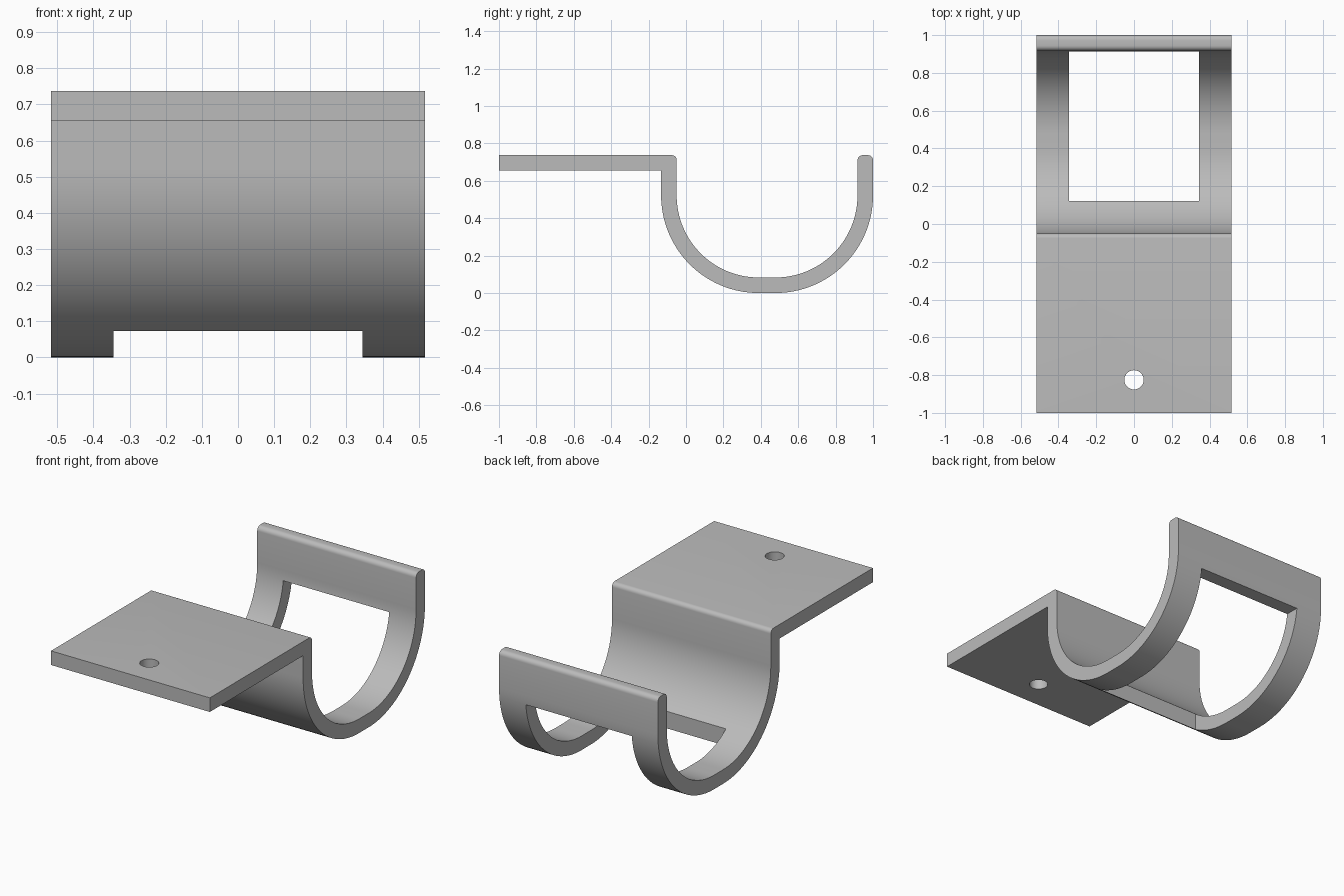
import bpy, bmesh, math
from mathutils import Matrix

cube = bpy.data.objects.get("Cube")
if cube:
    bpy.data.objects.remove(cube, do_unlink=True)

WIDTH, TOP, THICK = 1.034, 0.737, 0.083
FRONT_Y, BACK_Y = -0.133, 1.0        # outer faces of the cradle
R_OUT = 0.522
R_IN = R_OUT - THICK

grey = bpy.data.materials.new("plain grey")
grey.use_nodes = True
grey.diffuse_color = (0.5, 0.5, 0.5, 1)
grey.node_tree.nodes["Principled BSDF"].inputs["Base Color"].default_value = (0.5, 0.5, 0.5, 1)


def arc(cy, cz, r, start, end, steps):
    """Points along an arc in the y-z plane, angles in degrees."""
    angles = [math.radians(start + (end - start) * i / steps) for i in range(steps + 1)]
    return [(cy + r * math.cos(a), cz + r * math.sin(a)) for a in angles]


def add_object(name, bm):
    bmesh.ops.recalc_face_normals(bm, faces=bm.faces)
    mesh = bpy.data.meshes.new(name)
    bm.to_mesh(mesh)
    bm.free()
    mesh.materials.append(grey)
    obj = bpy.data.objects.new(name, mesh)
    bpy.context.collection.objects.link(obj)
    return obj


def cut(target, cutter):
    mod = target.modifiers.new(cutter.name, 'BOOLEAN')
    mod.operation = 'DIFFERENCE'
    mod.solver = 'EXACT'
    mod.object = cutter
    bpy.context.view_layer.objects.active = target
    bpy.ops.object.modifier_apply(modifier=mod.name)
    bpy.data.objects.remove(cutter, do_unlink=True)


# Side profile: flat shelf, U-shaped cradle, rounded lip
front_c, back_c = FRONT_Y + R_OUT, BACK_Y - R_OUT
bend, lip = 0.025, 0.027
profile = [(-1, TOP), (-1, TOP - THICK), (FRONT_Y, TOP - THICK)]
profile += arc(front_c, R_OUT, R_OUT, 180, 270, 32)
profile += arc(back_c, R_OUT, R_OUT, 270, 360, 32)
profile += arc(BACK_Y - lip, TOP - lip, lip, 0, 90, 6)
profile += arc(BACK_Y - THICK + lip, TOP - lip, lip, 90, 180, 6)
profile += arc(back_c, R_OUT, R_IN, 360, 270, 32)
profile += arc(front_c, R_OUT, R_IN, 270, 180, 32)
profile += arc(FRONT_Y + THICK - bend, TOP - bend, bend, 0, 90, 6)

bm = bmesh.new()
face = bm.faces.new([bm.verts.new((-WIDTH / 2, y, z)) for y, z in profile])
extruded = bmesh.ops.extrude_face_region(bm, geom=[face])["geom"]
bmesh.ops.translate(bm, vec=(WIDTH, 0, 0),
                    verts=[v for v in extruded if isinstance(v, bmesh.types.BMVert)])
bracket = add_object("cradle_bracket", bm)

# Rectangular window through the bottom and back of the cradle
bm = bmesh.new()
w_front, w_back, w_low, w_high = 0.122, 1.2, -0.2, 0.465
bmesh.ops.create_cube(bm, size=1, matrix=Matrix.Translation(
    (0, (w_front + w_back) / 2, (w_low + w_high) / 2))
    @ Matrix.Diagonal((0.69, w_back - w_front, w_high - w_low, 1)))
cut(bracket, add_object("window_cutter", bm))

# Screw hole near the front of the shelf
bm = bmesh.new()
bmesh.ops.create_cone(bm, cap_ends=True, segments=40, radius1=0.051, radius2=0.051,
                      depth=0.4, matrix=Matrix.Translation((0, -0.825, TOP)))
cut(bracket, add_object("hole_cutter", bm))

# Smooth curves, crisp edges
bracket.select_set(True)
bpy.context.view_layer.objects.active = bracket
bpy.ops.object.shade_smooth_by_angle(angle=math.radians(30))
